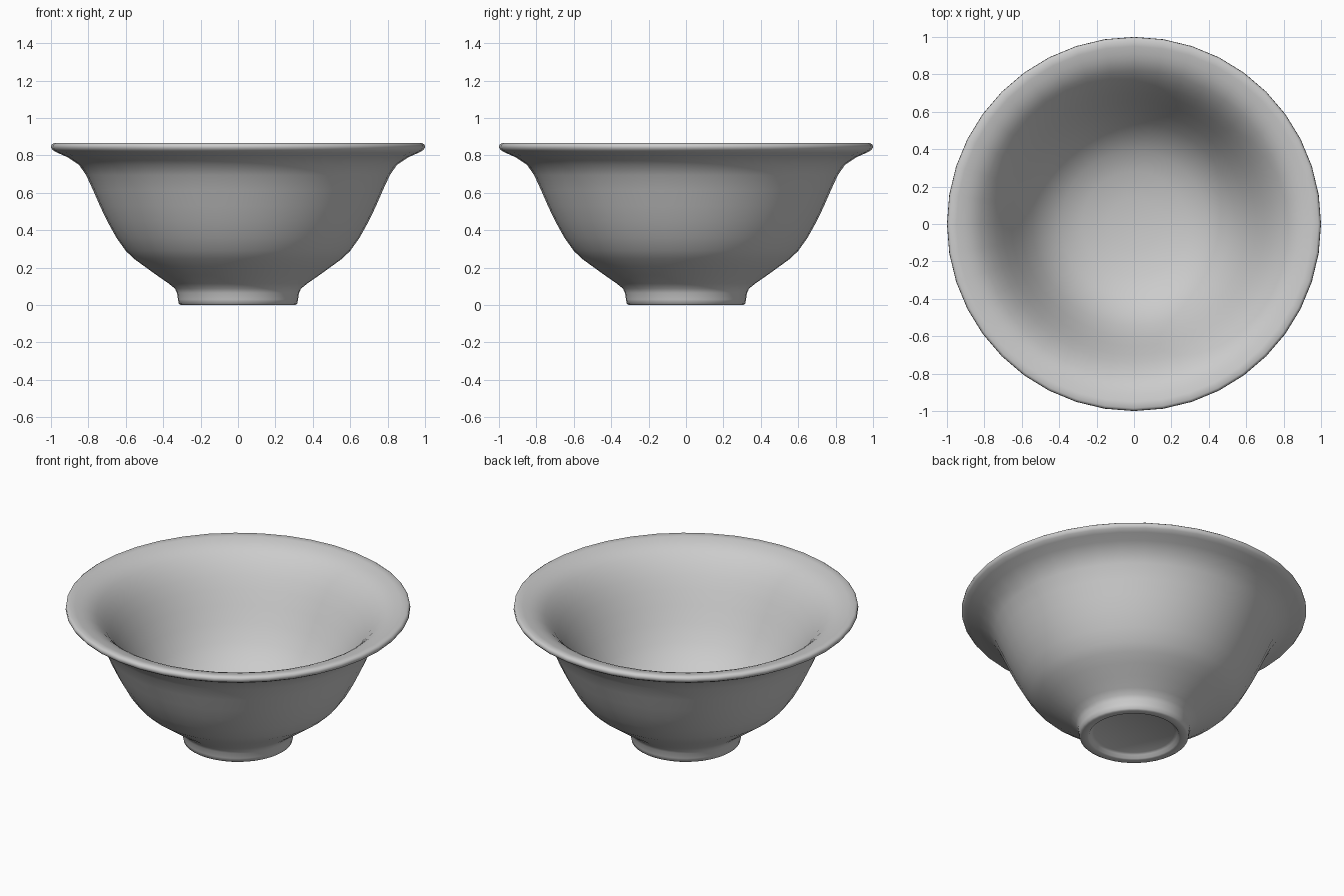
import bpy, bmesh, math

SIDES = 40

# Half profile (radius, height): underside centre -> foot -> wall -> rim -> inside centre
PROFILE = [
    (0.0, 0.03), (0.235, 0.03), (0.25, 0.022), (0.262, 0.004), (0.272, 0.0),
    (0.305, 0.0), (0.316, 0.006), (0.321, 0.03), (0.326, 0.065), (0.337, 0.088),
    (0.37, 0.115), (0.435, 0.16), (0.50, 0.207), (0.557, 0.248), (0.60, 0.29), (0.65, 0.36),
    (0.70, 0.45), (0.738, 0.53), (0.775, 0.615), (0.812, 0.695), (0.85, 0.75),
    (0.91, 0.79), (0.965, 0.814), (0.99, 0.828), (1.0, 0.842), (0.998, 0.857),
    (0.985, 0.866), (0.95, 0.861), (0.91, 0.851), (0.88, 0.84), (0.85, 0.824), (0.82, 0.801),
    (0.78, 0.76), (0.74, 0.706), (0.70, 0.64), (0.655, 0.557), (0.605, 0.465),
    (0.545, 0.37), (0.475, 0.29), (0.39, 0.23), (0.28, 0.187), (0.14, 0.164), (0.0, 0.157),
]

# Bowl: spin the profile around z
bm = bmesh.new()
verts = [bm.verts.new((r, 0, z)) for r, z in PROFILE]
edges = [bm.edges.new(pair) for pair in zip(verts, verts[1:])]
bmesh.ops.spin(bm, geom=verts + edges, cent=(0, 0, 0), axis=(0, 0, 1),
               angle=2 * math.pi, steps=SIDES, use_merge=True)
bmesh.ops.remove_doubles(bm, verts=bm.verts, dist=1e-4)
bmesh.ops.recalc_face_normals(bm, faces=bm.faces)
for f in bm.faces:
    f.smooth = True

mesh = bpy.data.meshes.new("bowl")
bm.to_mesh(mesh)
bm.free()
bowl = bpy.data.objects.new("bowl", mesh)
bpy.context.collection.objects.link(bowl)
